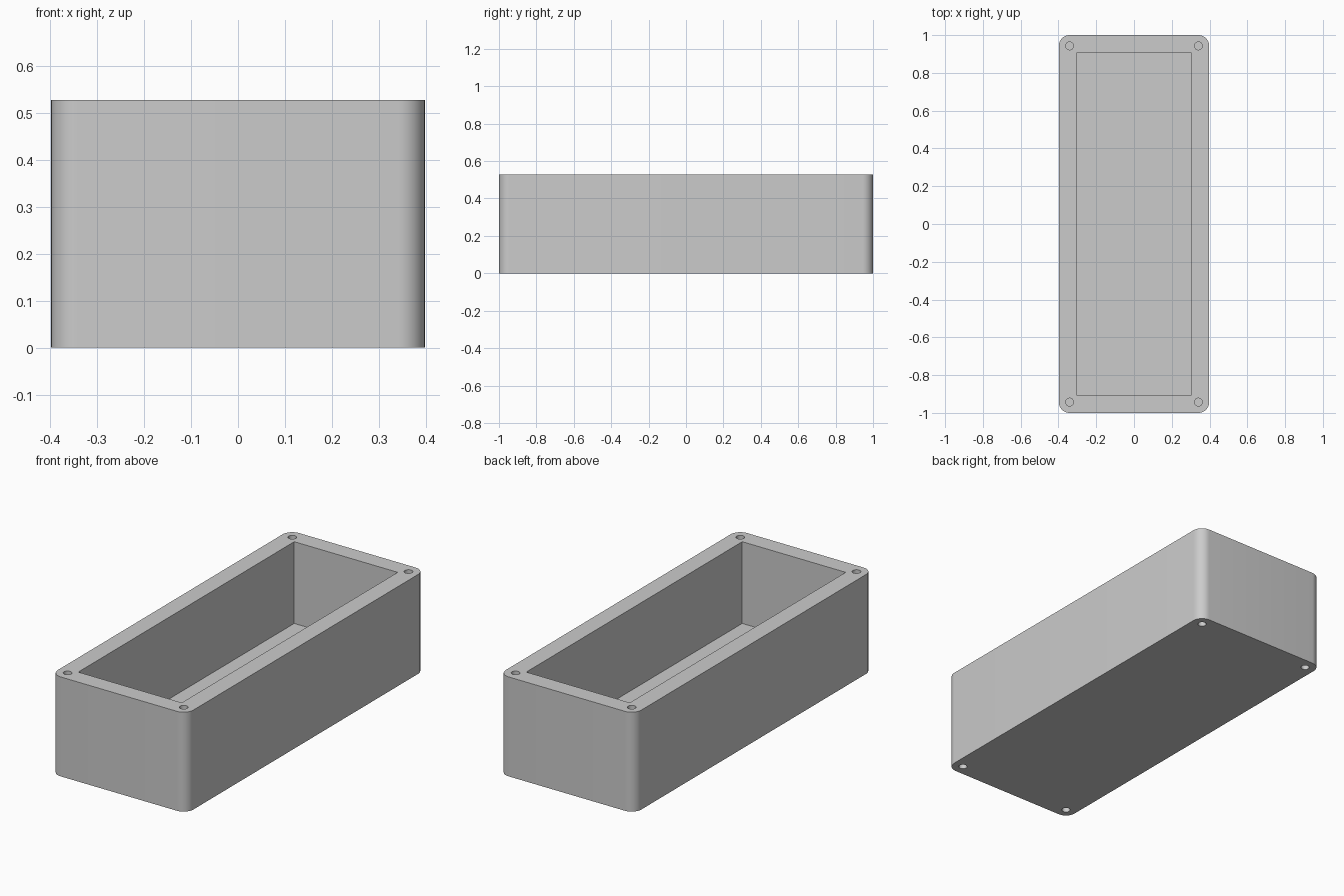
import bpy
import bmesh

old = bpy.data.objects.get("Cube")
if old:
    bpy.data.objects.remove(old, do_unlink=True)

HX, HY, H = 0.398, 1.0, 0.528       # half width, half length, height
WALL = 0.094                        # wall and floor thickness
CORNER = 0.057                      # corner radius, shared centre with the screw holes
HOLE_R, HOLE_DEPTH = 0.021, 0.2

grey = bpy.data.materials.new("plain grey")
grey.use_nodes = True
colour = (0.6, 0.6, 0.6, 1.0)
grey.diffuse_color = colour
grey.node_tree.nodes["Principled BSDF"].inputs["Base Color"].default_value = colour


def block(name, hx, hy, z0, z1, radius=0.0):
    """Box with optionally rounded upright edges."""
    bm = bmesh.new()
    bmesh.ops.create_cube(bm, size=1)
    for v in bm.verts:
        v.co = (v.co.x * 2 * hx, v.co.y * 2 * hy, z1 if v.co.z > 0 else z0)
    if radius:
        upright = [e for e in bm.edges
                   if abs(e.verts[0].co.z - e.verts[1].co.z) > 0.01]
        bmesh.ops.bevel(bm, geom=upright, offset=radius, segments=10,
                        profile=0.5, affect='EDGES')
    mesh = bpy.data.meshes.new(name)
    bm.to_mesh(mesh)
    bm.free()
    mesh.materials.append(grey)
    obj = bpy.data.objects.new(name, mesh)
    bpy.context.collection.objects.link(obj)
    return obj


def cut(target, cutter):
    """Subtract the cutter from the target, then discard it."""
    cutter.hide_render = True
    mod = target.modifiers.new("cut", 'BOOLEAN')
    mod.operation = 'DIFFERENCE'
    mod.solver = 'EXACT'
    mod.object = cutter
    bpy.context.view_layer.objects.active = target
    bpy.ops.object.modifier_apply(modifier=mod.name)
    bpy.data.objects.remove(cutter, do_unlink=True)


# Outer body and open cavity
box = block("enclosure_box", HX, HY, 0, H, CORNER)
cut(box, block("cavity_cutter", HX - WALL, HY - WALL, WALL, H + 0.1))

# Blind screw holes in the corners of the rim and the underside
for sx in (-1, 1):
    for sy in (-1, 1):
        for z in (0, H):
            bpy.ops.mesh.primitive_cylinder_add(
                vertices=32, radius=HOLE_R, depth=2 * HOLE_DEPTH,
                location=(sx * (HX - CORNER), sy * (HY - CORNER), z))
            hole = bpy.context.object
            hole.name = "screw_hole_cutter"
            hole.data.materials.append(grey)
            cut(box, hole)

# Smooth the rounded corners and hole walls, keep the edges sharp
bpy.ops.object.select_all(action='DESELECT')
box.select_set(True)
bpy.context.view_layer.objects.active = box
bpy.ops.object.shade_smooth_by_angle()
